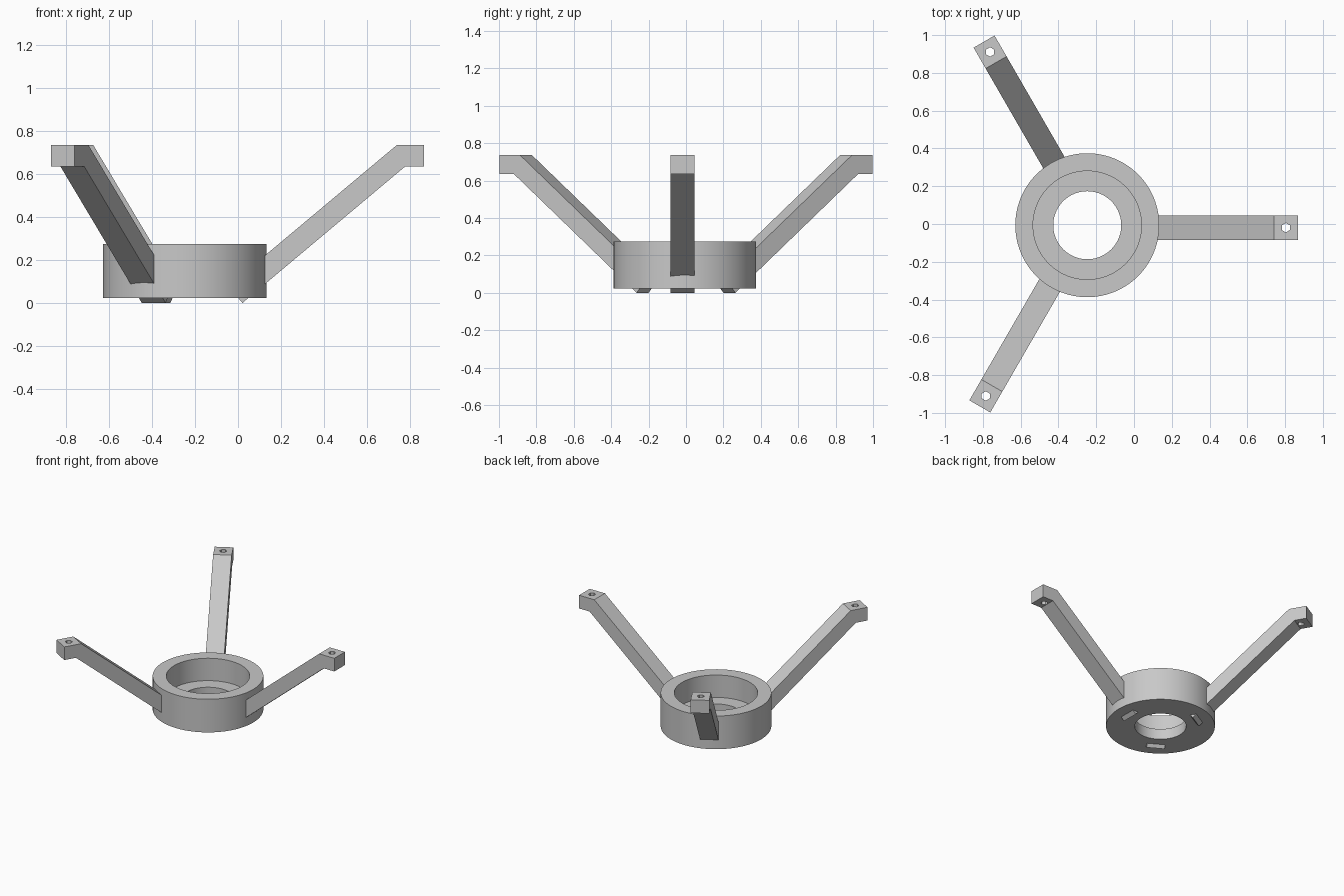
import bpy
import bmesh
from math import radians
from mathutils import Matrix, Vector

cube = bpy.data.objects.get("Cube")
if cube:
    bpy.data.objects.remove(cube, do_unlink=True)

HUB = Vector((-0.2475, -0.0065, 0))   # axis of the ring
SIDE = -0.013                         # sideways offset of each arm
HALF = 0.064                          # half width of an arm

grey = bpy.data.materials.new("light_grey")
grey.use_nodes = True
colour = (0.58, 0.58, 0.58, 1)
grey.diffuse_color = colour
grey.node_tree.nodes["Principled BSDF"].inputs["Base Color"].default_value = colour


def add_object(name, bm):
    bmesh.ops.recalc_face_normals(bm, faces=bm.faces)
    mesh = bpy.data.meshes.new(name)
    bm.to_mesh(mesh)
    bm.free()
    mesh.materials.append(grey)
    obj = bpy.data.objects.new(name, mesh)
    bpy.context.collection.objects.link(obj)
    return obj


def profile_face(bm, points, y=0):
    return bm.faces.new([bm.verts.new((r, y, z)) for r, z in points])


# Hub ring: stepped bore, revolved profile
bm = bmesh.new()
outline = [(0.18, 0.023), (0.381, 0.023), (0.381, 0.275),
           (0.287, 0.275), (0.287, 0.105), (0.18, 0.105)]
section = profile_face(bm, outline)
edges = list(section.edges)
bm.faces.remove(section)
bmesh.ops.spin(bm, geom=edges, cent=(0, 0, 0), axis=(0, 0, 1),
               angle=radians(360), steps=96, use_merge=True)
bmesh.ops.remove_doubles(bm, verts=bm.verts, dist=0.0001)
ring = add_object("hub_ring", bm)
ring.location = HUB
bpy.ops.object.select_all(action="DESELECT")
ring.select_set(True)
bpy.context.view_layer.objects.active = ring
bpy.ops.object.shade_smooth_by_angle(angle=radians(30))

# Hexagonal cutter for the bolt holes
bm = bmesh.new()
bmesh.ops.create_cone(bm, cap_ends=True, segments=6, radius1=0.025, radius2=0.025,
                      depth=0.4, matrix=Matrix.Translation((1.0515, SIDE, 0.686)))
cutter = add_object("hole_cutter", bm)
cutter.hide_render = True

# Sloping arm with a flat end block; its foot pokes out under the ring
bm = bmesh.new()
arm_side = [(0.268, 0), (1.0265, 0.636), (1.115, 0.636), (1.115, 0.736),
            (0.9875, 0.736), (0.3, 0.16), (0.3, 0.1), (0.229, 0.1), (0.206, 0.075)]
face = profile_face(bm, arm_side, SIDE - HALF)
result = bmesh.ops.extrude_face_region(bm, geom=[face])
moved = [v for v in result["geom"] if isinstance(v, bmesh.types.BMVert)]
bmesh.ops.translate(bm, verts=moved, vec=(0, 2 * HALF, 0))
blank = add_object("arm_blank", bm)
cut = blank.modifiers.new("bolt_hole", "BOOLEAN")
cut.operation = "DIFFERENCE"
cut.solver = "EXACT"
cut.object = cutter

bpy.context.view_layer.update()
graph = bpy.context.evaluated_depsgraph_get()
arm_mesh = bpy.data.meshes.new_from_object(blank.evaluated_get(graph))
for helper in (blank, cutter):
    bpy.data.objects.remove(helper, do_unlink=True)

# Three arms spaced evenly around the ring
for name, angle in (("left_arm", 0), ("back_right_arm", 120), ("front_right_arm", 240)):
    arm = bpy.data.objects.new(name, arm_mesh)
    arm.location = HUB
    arm.rotation_euler.z = radians(angle)
    bpy.context.collection.objects.link(arm)
